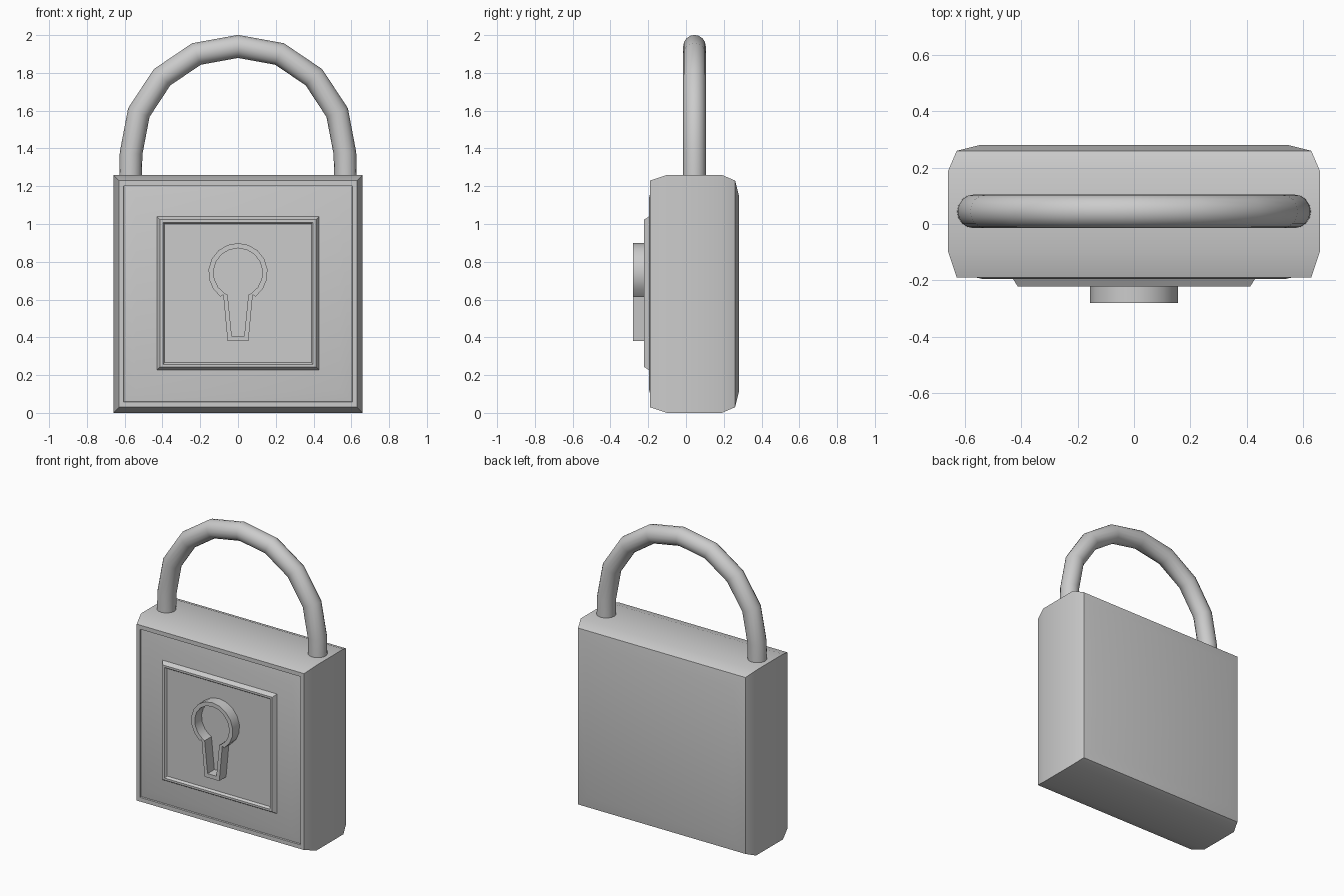
import bpy, bmesh
from math import sin, cos, radians
from mathutils import Vector

if "Cube" in bpy.data.objects:
    bpy.data.objects.remove(bpy.data.objects["Cube"])


def finish(bm, name, angle=30):
    bmesh.ops.recalc_face_normals(bm, faces=bm.faces)
    me = bpy.data.meshes.new(name)
    bm.to_mesh(me)
    bm.free()
    ob = bpy.data.objects.new(name, me)
    bpy.context.collection.objects.link(ob)
    bpy.ops.object.select_all(action='DESELECT')
    ob.select_set(True)
    bpy.context.view_layer.objects.active = ob
    bpy.ops.object.shade_smooth_by_angle(angle=radians(angle))
    return ob


def loft(bm, rings, caps=True, closed=False):
    loops = [[bm.verts.new(p) for p in r] for r in rings]
    pairs = list(zip(loops, loops[1:])) + ([(loops[-1], loops[0])] if closed else [])
    for a, b in pairs:
        n = len(a)
        for i in range(n):
            j = (i + 1) % n
            bm.faces.new((a[i], a[j], b[j], b[i]))
    if caps:
        bm.faces.new(loops[0])
        bm.faces.new(loops[-1])


def rect_loft(name, zc, sections):
    # each section: depth y, half width, half height
    bm = bmesh.new()
    loft(bm, [[(sx * w, y, zc + sz * h) for sx, sz in ((-1, -1), (1, -1), (1, 1), (-1, 1))]
              for y, w, h in sections])
    return finish(bm, name)


# Body: bevelled block with a thin front rim and softly raised faces
rect_loft("lock_body", 0.63, [
    (0.28, 0.55, 0.52), (0.26, 0.63, 0.60), (0.19, 0.66, 0.63),
    (-0.10, 0.66, 0.63), (-0.19, 0.63, 0.60), (-0.19, 0.605, 0.572),
    (-0.18, 0.603, 0.57), (-0.195, 0.54, 0.51)])

# Front plate: square frame with a sunken centre
rect_loft("front_plate", 0.633, [
    (-0.17, 0.43, 0.407), (-0.195, 0.43, 0.407), (-0.222, 0.413, 0.39),
    (-0.222, 0.398, 0.376), (-0.207, 0.388, 0.366)])


# Keyhole: raised outline, swept between an outer and an inner profile
def keyhole(r, neck, foot, foot_z, half_gap, y, zc=0.742):
    arc = [(r * sin(a), zc + r * cos(a)) for a in
           (radians(-180 + half_gap + i * (360 - 2 * half_gap) / 14) for i in range(15))]
    pts = arc + [(neck[0], neck[1]), (foot, foot_z), (-foot, foot_z), (-neck[0], neck[1])]
    return [(x, y, z) for x, z in pts]


outer = (0.157, (0.078, 0.625), 0.055, 0.38, 36)
inner = (0.130, (0.055, 0.625), 0.033, 0.407, 32)
bm = bmesh.new()
loft(bm, [keyhole(*outer, -0.20), keyhole(*outer, -0.28),
          keyhole(*inner, -0.28), keyhole(*inner, -0.20)], caps=False, closed=True)
finish(bm, "keyhole_surround")

# Shackle: round tube with mitred segments along a mirrored path
half = [(0.57, 1.20), (0.566, 1.375), (0.525, 1.59), (0.402, 1.777), (0.22, 1.90)]
path = [Vector((x, 0.045, z)) for x, z in
        half + [(0, 1.94)] + [(-x, z) for x, z in reversed(half)]]
R, SIDES, rings = 0.06, 16, []
for i, p in enumerate(path):
    d1 = (p - path[max(i - 1, 0)]).normalized()
    d2 = (path[min(i + 1, len(path) - 1)] - p).normalized()
    t = (d1 + d2).normalized()
    side = Vector((t.z, 0, -t.x)) / max(t.dot(d1), t.dot(d2))
    rings.append([p + R * (cos(a) * side + sin(a) * Vector((0, 1, 0)))
                  for a in (radians(360 * k / SIDES) for k in range(SIDES))])
bm = bmesh.new()
loft(bm, rings)
finish(bm, "shackle")
